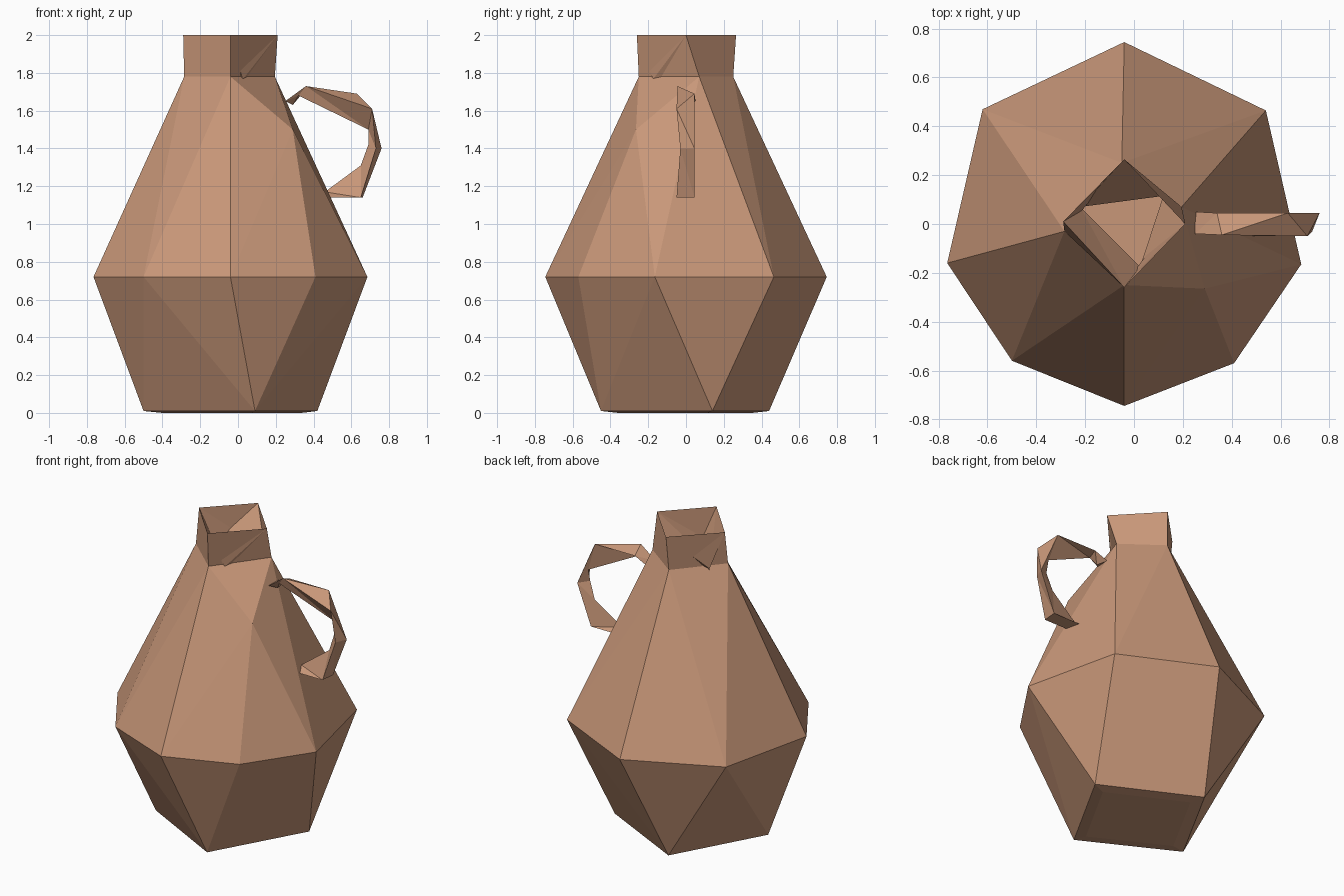
import bpy
import bmesh

cube = bpy.data.objects.get("Cube")
if cube:
    bpy.data.objects.remove(cube, do_unlink=True)

# One clay colour for the whole jug
clay = bpy.data.materials.new("brown_clay")
clay.use_nodes = True
CLAY = (0.58, 0.31, 0.19, 1)
clay.diffuse_color = CLAY
shader = clay.node_tree.nodes["Principled BSDF"]
shader.inputs["Base Color"].default_value = CLAY
shader.inputs["Roughness"].default_value = 0.9


def finish(bm, name, recalc=True):
    if recalc:
        bmesh.ops.recalc_face_normals(bm, faces=bm.faces[:])
    mesh = bpy.data.meshes.new(name)
    bm.to_mesh(mesh)
    bm.free()
    mesh.materials.append(clay)
    obj = bpy.data.objects.new(name, mesh)
    bpy.context.collection.objects.link(obj)
    return obj


def ring(bm, points, z):
    return [bm.verts.new((x, y, z)) for x, y in points]


def bridge(bm, lower, upper):
    n = len(lower)
    for i in range(n):
        j = (i + 1) % n
        bm.faces.new((lower[i], lower[j], upper[j], upper[i]))


# Outlines of the faceted pot
BELLY = [(-.04, .745), (.54, .465), (.685, -.165), (.41, -.57),
         (-.04, -.745), (-.5, -.56), (-.765, -.16), (-.62, .47)]
BASE = [(.09, -.45), (.42, .14), (-.18, .44), (-.5, -.14)]
NECK = [(-.05, .25), (-.285, -.03), (-.04, -.25), (.195, .07)]
RIM = [(-.04, .265), (-.29, .01), (-.04, -.26), (.21, 0)]
THROAT = [(-.22, .07), (.025, -.175), (.12, .115)]

# Body: a faceted hull with an open top, and a shoulder point on one side
bm = bmesh.new()
ring(bm, BELLY, .72)
ring(bm, BASE, .01)
ring(bm, [(x * .8, y * .8) for x, y in BASE], 0)
neck = ring(bm, NECK, 1.78)
bm.verts.new((.29, -.265, 1.5))
bmesh.ops.convex_hull(bm, input=bm.verts[:])
cap = [f for f in bm.faces if all(v.co.z > 1.7 for v in f.verts)]
bmesh.ops.delete(bm, geom=cap, context='FACES_ONLY')
caps = [e for e in bm.edges if not e.link_faces]
bmesh.ops.delete(bm, geom=caps, context='EDGES')

# Neck and rim
rim = ring(bm, RIM, 2)
bridge(bm, neck, rim)

# Mouth: four-sided rim narrowing to a three-sided throat, then the cavity
throat = ring(bm, THROAT, 1.765)
floor = ring(bm, THROAT, .08)
back, left, front, right = rim
t_left, t_front, t_right = throat
for tri in ((left, t_left, back), (back, t_left, t_right),
            (back, t_right, right), (right, t_right, t_front),
            (right, t_front, front), (front, t_front, t_left),
            (front, t_left, left)):
    bm.faces.new(tri)
bridge(bm, floor, throat)
bm.faces.new(floor)
finish(bm, "jug_body")

# Handle: a twisted three-sided tube through six sections
SECTIONS = [
    ((.25, -.04, 1.65), (.25, .05, 1.65), (.29, 0, 1.63)),
    ((.36, -.045, 1.73), (.34, .045, 1.69), (.32, -.03, 1.68)),
    ((.71, -.05, 1.61), (.63, .045, 1.69), (.69, .03, 1.5)),
    ((.73, -.03, 1.4), (.76, .045, 1.4), (.69, .01, 1.42)),
    ((.65, -.05, 1.14), (.66, .045, 1.14), (.65, .02, 1.31)),
    ((.46, -.05, 1.14), (.46, .045, 1.14), (.46, 0, 1.17)),
]
bm = bmesh.new()
tube = [[bm.verts.new(p) for p in section] for section in SECTIONS]
for a, b in zip(tube, tube[1:]):
    bridge(bm, a, b)
bm.faces.new(tube[0])
bm.faces.new(tube[-1])
bmesh.ops.triangulate(bm, faces=bm.faces[:])
finish(bm, "handle")
